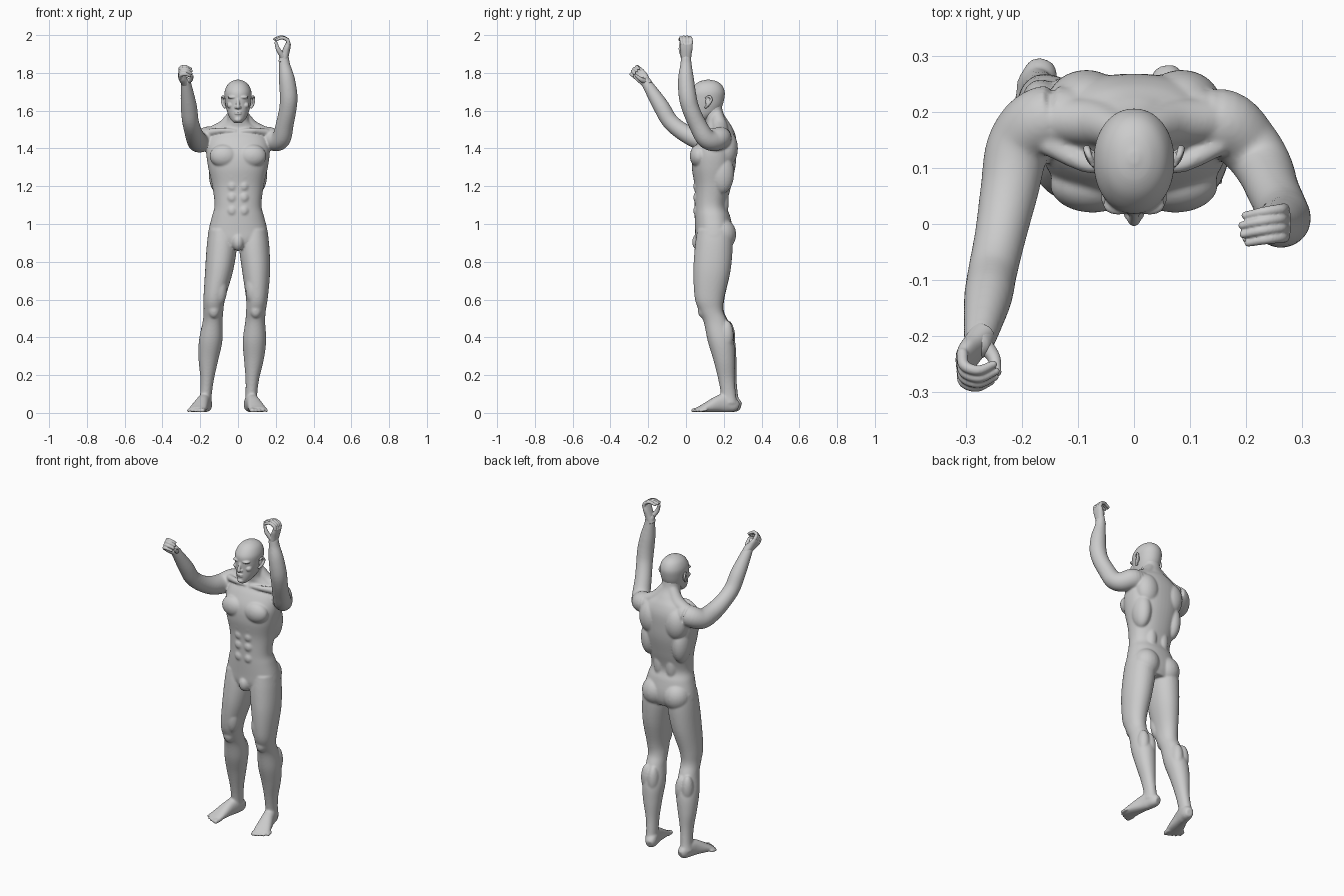
import bpy, bmesh, math
from mathutils import Vector, Matrix


def ball(bm, c, r):
    """Ellipsoid at c with radii r."""
    m = Matrix.Translation(c) @ Matrix.Diagonal((*r, 1))
    bmesh.ops.create_uvsphere(bm, u_segments=24, v_segments=16, radius=1, matrix=m)


def pair(bm, c, r):
    for s in (-1, 1):
        ball(bm, (s * c[0], c[1], c[2]), r)


def spline(pts, steps=6):
    """Catmull-Rom through points carrying (x, y, z, radius a, radius b)."""
    p = [Vector(q) for q in pts]
    p = [2 * p[0] - p[1]] + p + [2 * p[-1] - p[-2]]
    out = []
    for i in range(1, len(p) - 2):
        a, b, c, d = p[i - 1:i + 3]
        for k in range(steps):
            t = k / steps
            out.append(0.5 * (2 * b + (c - a) * t + (2 * a - 5 * b + 4 * c - d) * t * t
                              + (3 * b - a - 3 * c + d) * t ** 3))
    return out + [p[-2]]


def loft(bm, pts, ref=None, n=2.0, seg=32):
    """Closed skin along pts; level rings if ref is None, else rings square to the path."""
    path = spline(pts)
    rings = []
    for i, q in enumerate(path):
        c = Vector(q[:3])
        u, v = Vector((1, 0, 0)), Vector((0, 1, 0))
        if ref:
            t = Vector(path[min(i + 1, len(path) - 1)][:3]) - Vector(path[max(i - 1, 0)][:3])
            u = t.cross(Vector(ref)).normalized()
            v = u.cross(t).normalized()
        ring = []
        for k in range(seg):
            a = 2 * math.pi * k / seg
            x, y = math.cos(a), math.sin(a)
            x = math.copysign(abs(x) ** (2 / n), x) * max(q[3], 0.002)
            y = math.copysign(abs(y) ** (2 / n), y) * max(q[4], 0.002)
            ring.append(bm.verts.new(c + u * x + v * y))
        rings.append(ring)
    for r0, r1 in zip(rings, rings[1:]):
        for k in range(seg):
            j = (k + 1) % seg
            bm.faces.new((r0[k], r0[j], r1[j], r1[k]))
    bm.faces.new(rings[0][::-1])
    bm.faces.new(rings[-1])


def limb(bm, pts, ref=(1, 0, 0), seg=24):
    """Round tube with ball ends from (x, y, z, radius)."""
    loft(bm, [(*p, p[3]) for p in pts], ref, seg=seg)
    for p in (pts[0], pts[-1]):
        ball(bm, p[:3], (p[3],) * 3)


def finish(bm, name, voxel, smooth):
    """Fuse the overlapping forms into one soft skin."""
    for v in bm.verts:
        v.co.z = max(v.co.z, 0.003)
    bmesh.ops.recalc_face_normals(bm, faces=bm.faces)
    me = bpy.data.meshes.new(name)
    bm.to_mesh(me)
    bm.free()
    ob = bpy.data.objects.new(name, me)
    bpy.context.collection.objects.link(ob)
    m = ob.modifiers.new("fuse", 'REMESH')
    m.mode, m.voxel_size, m.use_smooth_shade = 'VOXEL', voxel, True
    m = ob.modifiers.new("soften", 'SMOOTH')
    m.factor, m.iterations = 0.5, smooth
    return ob


body = bmesh.new()

# torso and neck
loft(body, [(0, .145, .88, .12, .085), (0, .148, .92, .158, .098), (0, .148, .97, .155, .1),
            (0, .140, 1.04, .138, .094), (0, .131, 1.10, .124, .085), (0, .142, 1.20, .136, .097),
            (0, .146, 1.30, .158, .115), (0, .152, 1.38, .168, .115), (0, .168, 1.45, .158, .098),
            (0, .178, 1.50, .115, .073), (0, .165, 1.54, .066, .062), (0, .142, 1.59, .053, .055),
            (0, .130, 1.66, .050, .055)], n=2.25, seg=48)
pair(body, (.074, .070, 1.36), (.076, .050, .062))     # chest
pair(body, (.085, .215, 1.40), (.070, .060, .095))     # shoulder blades
pair(body, (.105, .190, 1.27), (.050, .065, .110))     # flanks of the back
pair(body, (.040, .185, 1.12), (.038, .042, .100))     # lower back
pair(body, (.072, .188, .945), (.078, .078, .085))     # buttocks
ball(body, (0, .072, .905), (.034, .040, .048))        # groin
for z in (1.07, 1.14, 1.20, 1.255):
    pair(body, (.031, .072, z), (.032, .034, .036))    # abdomen
for s in (-1, 1):
    limb(body, [(s * .025, .165, 1.575, .032), (s * .07, .18, 1.51, .042), (s * .14, .185, 1.475, .04)])
    limb(body, [(s * .015, .105, 1.49, .012), (s * .08, .105, 1.495, .015), (s * .15, .14, 1.485, .02)])

# legs and feet; the right one stands further out and slightly back
leg = [(.085, .150, .97, .070, .090), (.086, .147, .88, .080, .100), (.096, .137, .75, .074, .098),
       (.100, .124, .61, .058, .078), (.095, .133, .54, .052, .064), (.091, .158, .48, .053, .064),
       (.087, .184, .38, .062, .069), (.084, .202, .28, .052, .057), (.076, .214, .18, .036, .044),
       (.071, .224, .10, .031, .040), (.071, .226, .05, .034, .046)]
foot = [(.054, .276, .032, .020, .022), (.060, .255, .040, .031, .037), (.070, .215, .052, .034, .050),
        (.080, .175, .048, .036, .045), (.093, .125, .034, .043, .031), (.103, .085, .022, .047, .019),
        (.109, .062, .016, .044, .013)]


def place(p, s):
    k = max(0, .78 - p[2]) if s < 0 else 0
    return (s * (p[0] + k * .145), p[1] + k * .016, *p[2:])


for s in (1, -1):
    loft(body, [place(p, s) for p in leg], n=2.1)
    loft(body, [place(p, s) for p in foot], ref=(0, 0, 1), n=2.3)
    ball(body, place((.094, .092, .545), s), (.032, .030, .045))     # kneecap
    ball(body, place((.070, .215, .40), s), (.034, .040, .085))      # calf
    ball(body, place((.112, .215, .41), s), (.034, .037, .080))
    pair_w = ((.060, .075), (.096, .085))
    for x, y in pair_w:
        ball(body, place((x + .02, y + .01, .66), s), (.040, .040, .09))  # thigh front
    for i in range(5):                                               # toes
        r = .014 if i == 0 else .0105 - i * .0006
        x, y = .072 + i * .019, .044 + i * i * .0022
        a, b = place((x, y + .028, .016), s), place((x + .004, y - .004, .012), s)
        limb(body, [(*a, r), (*b, r)], ref=(0, 0, 1), seg=12)

# raised arms
limb(body, [(.09, .18, 1.46, .058), (.16, .18, 1.455, .060), (.205, .14, 1.44, .055),
            (.232, .10, 1.46, .051), (.248, .06, 1.53, .047), (.264, .025, 1.61, .046),
            (.268, .008, 1.68, .047), (.258, 0, 1.77, .042), (.246, 0, 1.84, .031), (.243, 0, 1.88, .027)])
limb(body, [(-.09, .18, 1.46, .058), (-.16, .185, 1.455, .061), (-.205, .14, 1.435, .057),
            (-.222, .06, 1.45, .052), (-.238, -.02, 1.49, .046), (-.252, -.085, 1.545, .044),
            (-.260, -.13, 1.62, .043), (-.270, -.18, 1.70, .034), (-.277, -.215, 1.755, .026)])
finish(body, "body", .0052, 9)

# head
head = bmesh.new()
loft(head, [(0, .046, 1.534, .018, .020), (0, .066, 1.55, .036, .047), (0, .090, 1.58, .053, .074),
            (0, .104, 1.62, .064, .086), (0, .110, 1.66, .070, .092), (0, .113, 1.70, .071, .092),
            (0, .117, 1.735, .057, .073), (0, .118, 1.755, .034, .045), (0, .118, 1.764, .008, .010)],
     n=2.1, seg=48)
limb(head, [(0, .024, 1.662, .008), (0, .014, 1.64, .009), (0, .008, 1.620, .012)])   # nose
pair(head, (.010, .019, 1.617), (.009, .012, .008))                                  # nostrils
pair(head, (.028, .034, 1.671), (.027, .018, .009))                                  # brow
pair(head, (.041, .047, 1.628), (.018, .020, .017))                                  # cheekbones
pair(head, (.029, .038, 1.651), (.011, .010, .007))                                  # eyelids
for z in (1.583, 1.591):
    ball(head, (0, .020, z), (.020, .011, .0045))                                    # lips
ball(head, (0, .030, 1.552), (.021, .020, .015))                                     # chin
finish(head, "head", .0032, 5)

# ears
ears = bmesh.new()
for s in (-1, 1):
    limb(ears, [(s * .069, .105, 1.618, .007), (s * .078, .118, 1.632, .008), (s * .084, .134, 1.657, .007),
                (s * .081, .124, 1.676, .006), (s * .073, .106, 1.668, .005)], ref=(0, 1, 0), seg=12)
    ball(ears, (s * .072, .117, 1.648), (.008, .014, .024))
finish(ears, "ears", .0025, 3)


def hand(name, wrist, knuckle, across, curl, thumb):
    """Palm, four curled fingers and a thumb."""
    bm = bmesh.new()
    w, k, ac = Vector(wrist), Vector(knuckle), Vector(across)
    loft(bm, [(*w.lerp(k, -.25), .026, .024), (*w.lerp(k, .3), .029, .021), (*w.lerp(k, .7), .034, .018),
              (*k, .033, .014)], ref=(1, 0, 0), n=2.3)
    for i in range(4):
        size = (.88, 1, 1.03, .95)[i]
        base = k + ac * (-.025 + .0165 * i)
        pts = [base] + [base + Vector(c) * size for c in curl]
        limb(bm, [(*p, r) for p, r in zip(pts, (.0105, .010, .009, .007))], ref=(.2, 1, .3), seg=12)
    limb(bm, [(*p, r) for p, r in zip(thumb, (.015, .012, .008))], ref=(.2, 1, .3), seg=12)
    finish(bm, name, .0024, 3)


# hands
hand("left_hand", (.242, 0, 1.875), (.267, .002, 1.957), (0, 1, 0),
     [(-.008, -.001, .020), (-.037, -.005, .032), (-.072, -.012, .021)],
     [(.235, -.015, 1.89), (.212, -.027, 1.925), (.201, -.026, 1.96)])
hand("right_hand", (-.276, -.207, 1.745), (-.306, -.247, 1.792), (0, .64, .77),
     [(.004, -.022, .018), (.030, -.031, .023), (.058, -.020, .012)],
     [(-.267, -.215, 1.755), (-.250, -.238, 1.765), (-.244, -.264, 1.785)])
